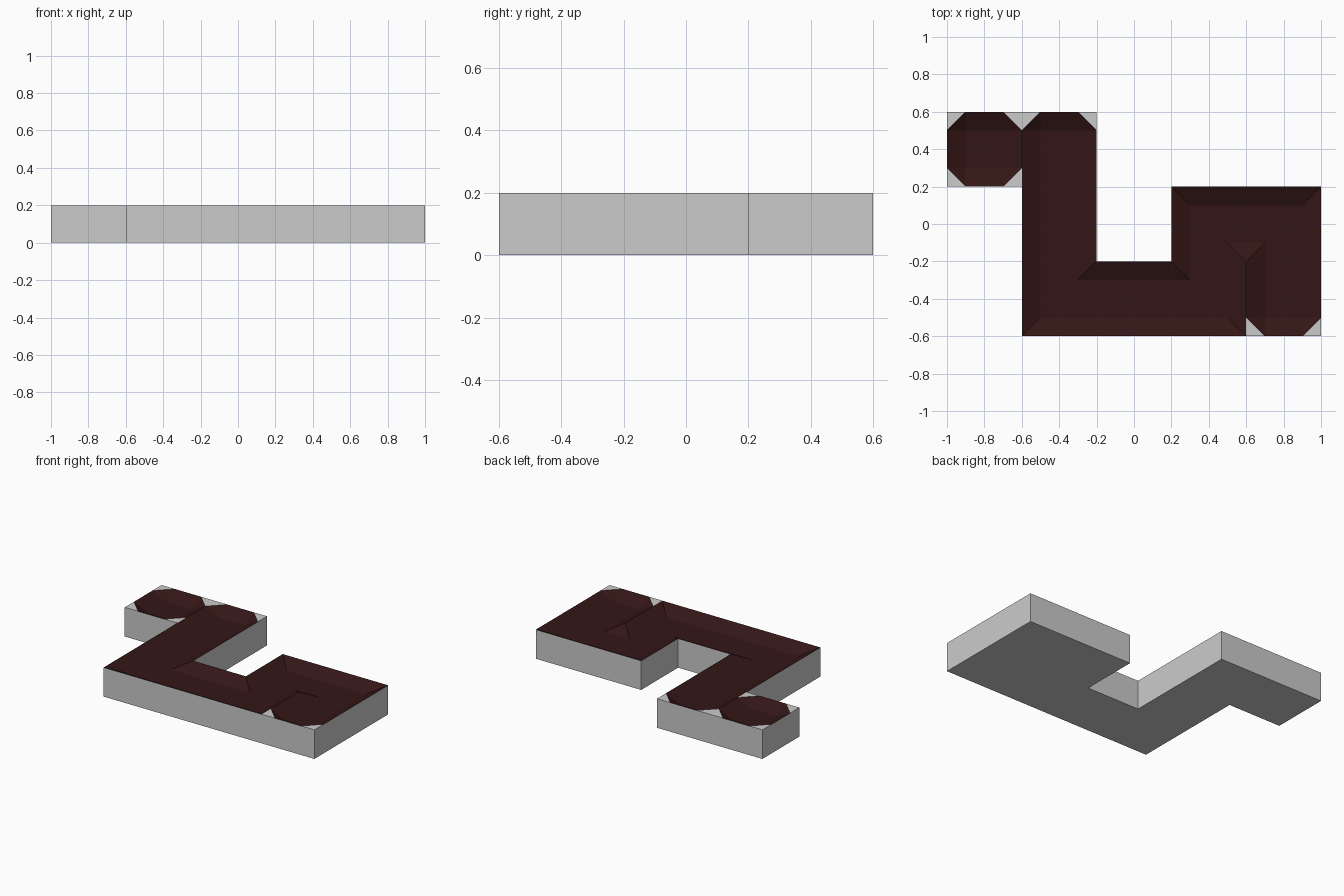
import bpy, bmesh

if "Cube" in bpy.data.objects:
    bpy.data.objects.remove(bpy.data.objects["Cube"])

TOP, FLOOR = 0.2, 0.15

red = bpy.data.materials.new("dark_red")
red.diffuse_color = (0.035, 0.008, 0.008, 1)
red.use_nodes = True
red.node_tree.nodes["Principled BSDF"].inputs["Base Color"].default_value = red.diffuse_color


def finish(name, bm, material=None):
    bmesh.ops.remove_doubles(bm, verts=bm.verts, dist=0.0005)
    mesh = bpy.data.meshes.new(name)
    bm.to_mesh(mesh)
    bm.free()
    if material:
        mesh.materials.append(material)
    obj = bpy.data.objects.new(name, mesh)
    bpy.context.collection.objects.link(obj)


def face(bm, points):
    # skip repeated neighbours so collapsed quads become triangles
    pts = [p for i, p in enumerate(points) if p != points[i - 1]]
    bm.faces.new([bm.verts.new(p) for p in pts])


def trough(name, rim, floor):
    # sloped sides from the rim down to a flat floor
    bm = bmesh.new()
    n = len(rim)
    for i in range(n):
        j = (i + 1) % n
        face(bm, [(*rim[i], TOP), (*rim[j], TOP), (*floor[j], FLOOR), (*floor[i], FLOOR)])
    face(bm, [(*p, FLOOR) for p in floor])
    finish(name, bm, red)


# Block: bottom, side walls and the small flat corners left on top
outline = [(-.6, -.6), (1, -.6), (1, .2), (.2, .2), (.2, -.2), (-.2, -.2),
           (-.2, .6), (-1, .6), (-1, .2), (-.6, .2)]
bm = bmesh.new()
for i, b in enumerate(outline):
    a = outline[i - 1]
    face(bm, [(*a, 0), (*b, 0), (*b, TOP), (*a, TOP)])
face(bm, [(*p, 0) for p in reversed(outline)])
corners = [(-1, .2, 1, 1), (-.6, .2, -1, 1), (-1, .6, 1, -1), (-.6, .6, -1, -1),
           (-.6, .6, 1, -1), (-.2, .6, -1, -1), (.6, -.6, 1, 1), (1, -.6, -1, 1)]
for x, y, sx, sy in corners:
    tri = [(x, y, TOP), (x + .1 * sx, y, TOP), (x, y + .1 * sy, TOP)]
    face(bm, tri if sx * sy > 0 else tri[::-1])
finish("block", bm)

# Winding trough, folded around a thin ridge near the right end
trough("winding_trough",
       [(-.6, -.6), (.6, -.6), (.6, -.2), (.6, -.2), (.6, -.5), (.7, -.6), (.9, -.6), (1, -.5),
        (1, .2), (.2, .2), (.2, -.2), (-.2, -.2), (-.2, .5), (-.3, .6), (-.5, .6), (-.6, .5)],
       [(-.5, -.5), (.5, -.5), (.5, -.1), (.7, -.1), (.7, -.5), (.7, -.5), (.9, -.5), (.9, -.5),
        (.9, .1), (.3, .1), (.3, -.3), (-.3, -.3), (-.3, .5), (-.3, .5), (-.5, .5), (-.5, .5)])

# Separate eight-sided bowl on the left tile
trough("end_bowl",
       [(-.9, .2), (-.7, .2), (-.6, .3), (-.6, .5), (-.7, .6), (-.9, .6), (-1, .5), (-1, .3)],
       [(-.9, .3), (-.7, .3), (-.7, .3), (-.7, .5), (-.7, .5), (-.9, .5), (-.9, .5), (-.9, .3)])
